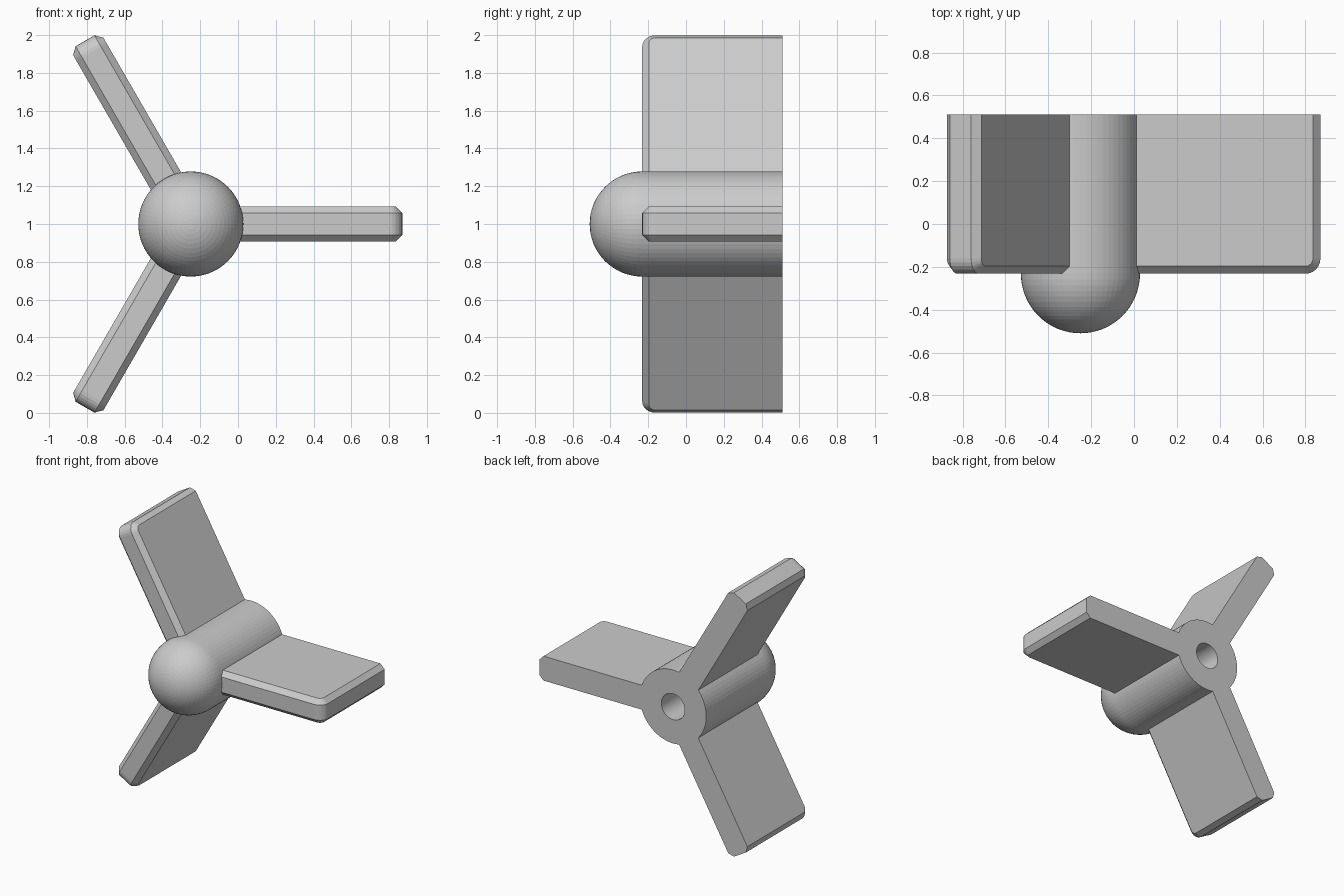
import bpy, bmesh
from math import sin, cos, pi, radians

if "Cube" in bpy.data.objects:
    bpy.data.objects.remove(bpy.data.objects["Cube"])

HUB_X, HUB_Z, HUB_R = -0.25, 1.0, 0.278
Y_FRONT, Y_BACK = -0.232, 0.512      # blade front edge / flat back
HOLE_R = 0.098


def make_object(name, bm, angle=0.0):
    bmesh.ops.recalc_face_normals(bm, faces=bm.faces)
    mesh = bpy.data.meshes.new(name)
    bm.to_mesh(mesh)
    bm.free()
    obj = bpy.data.objects.new(name, mesh)
    obj.location = (HUB_X, 0, HUB_Z)
    obj.rotation_euler = (0, angle, 0)
    bpy.context.collection.objects.link(obj)
    return obj


# Hub: domed cylinder with a blind shaft hole, turned around the y axis
def build_hub(segments=64, dome_rings=16):
    profile = [(HUB_R * sin(pi / 2 * i / dome_rings),
                Y_FRONT - HUB_R * cos(pi / 2 * i / dome_rings))
               for i in range(dome_rings + 1)]
    profile += [(HUB_R, Y_BACK), (HOLE_R, Y_BACK), (HOLE_R, Y_FRONT), (0, Y_FRONT)]
    bm = bmesh.new()
    verts = [bm.verts.new((r, y, 0)) for r, y in profile]
    edges = [bm.edges.new(pair) for pair in zip(verts, verts[1:])]
    bmesh.ops.spin(bm, geom=verts + edges, cent=(0, 0, 0), axis=(0, 1, 0),
                   angle=2 * pi, steps=segments, use_merge=False)
    bmesh.ops.remove_doubles(bm, verts=bm.verts, dist=1e-4)
    make_object("hub", bm)


# Blade: slab with chamfered front and tip edges and a rounded front corner
def build_blade(name, angle, length=1.12, half=0.0925, chamfer=0.035,
                corner=0.07, steps=6):
    root = 0.255

    def outline(inset):
        r = corner - inset
        pts = [(root, Y_BACK), (root, Y_FRONT + inset)]
        for i in range(steps + 1):
            a = -pi / 2 + pi / 2 * i / steps
            pts.append((length - corner + r * cos(a), Y_FRONT + corner + r * sin(a)))
        return pts + [(length - inset, Y_BACK)]

    bm = bmesh.new()
    rings = []
    for z, inset in ((-half, chamfer), (chamfer - half, 0),
                     (half - chamfer, 0), (half, chamfer)):
        rings.append([bm.verts.new((x, y, z)) for x, y in outline(inset)])
    count = len(rings[0])
    for low, high in zip(rings, rings[1:]):
        for i in range(count):
            j = (i + 1) % count
            bm.faces.new((low[i], low[j], high[j], high[i]))
    bm.faces.new(rings[0])
    bm.faces.new(rings[-1])
    make_object(name, bm, angle)


build_hub()
for k in range(3):
    build_blade(f"blade_{k + 1}", radians(120 * k))
